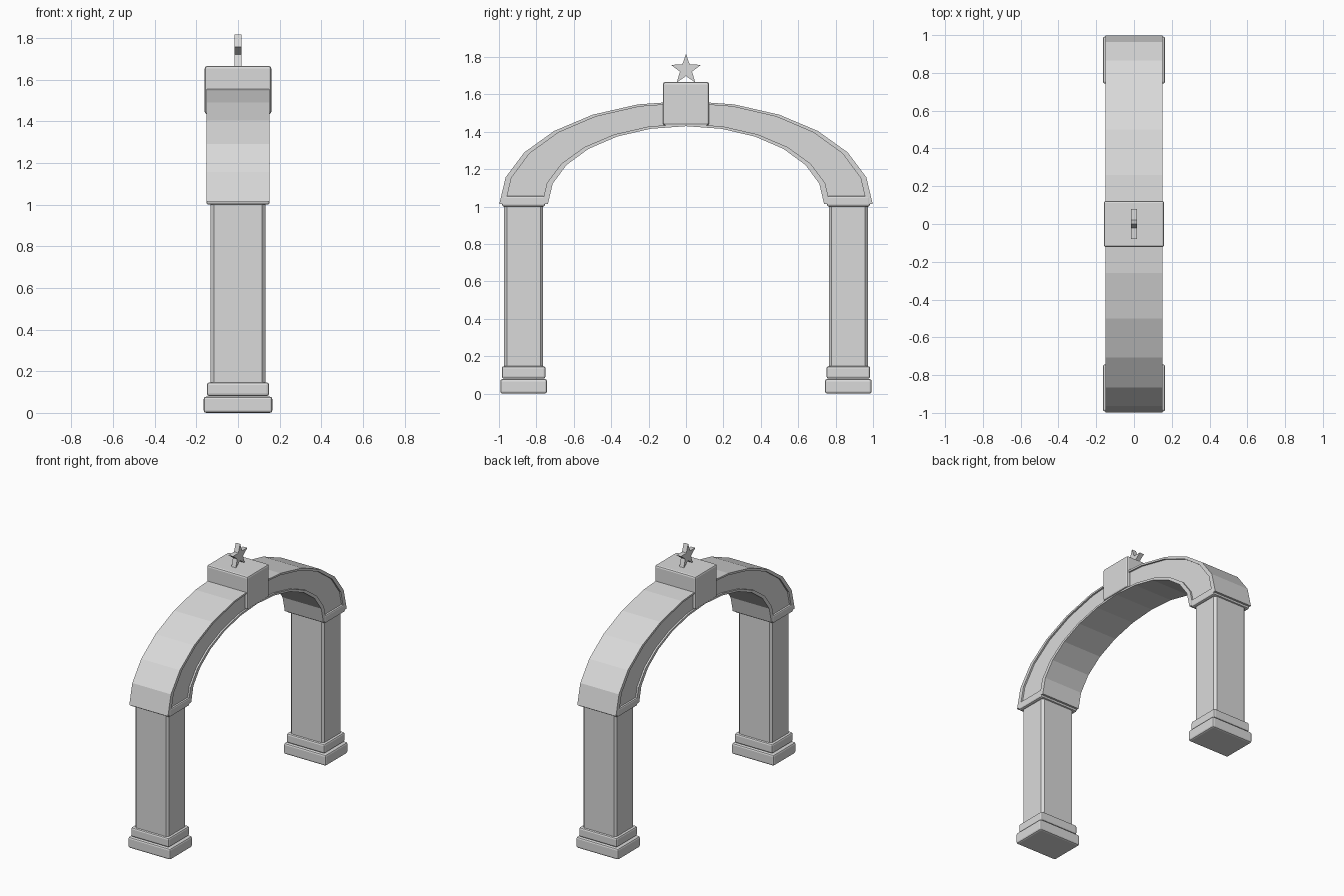
import bpy, bmesh, math

if "Cube" in bpy.data.objects:
    bpy.data.objects.remove(bpy.data.objects["Cube"])

stone = bpy.data.materials.new("grey_stone")
stone.diffuse_color = (0.7, 0.7, 0.7, 1)
stone.use_nodes = True
stone.node_tree.nodes["Principled BSDF"].inputs["Base Color"].default_value = stone.diffuse_color


def finish(name, bm):
    bmesh.ops.recalc_face_normals(bm, faces=bm.faces[:])
    mesh = bpy.data.meshes.new(name)
    bm.to_mesh(mesh)
    bm.free()
    mesh.materials.append(stone)
    obj = bpy.data.objects.new(name, mesh)
    bpy.context.collection.objects.link(obj)
    return obj


def block(name, hx, y, hy, z0, z1, bevel, segments=1):
    """Box with chamfered edges, given by half sizes and height range."""
    bm = bmesh.new()
    bmesh.ops.create_cube(bm, size=1)
    for v in bm.verts:
        v.co = (v.co.x * 2 * hx, y + v.co.y * 2 * hy,
                (z0 + z1) / 2 + v.co.z * (z1 - z0))
    bmesh.ops.bevel(bm, geom=bm.edges[:], offset=bevel, segments=segments,
                    profile=0.5, affect='EDGES')
    return finish(name, bm)


# Pillars: stepped base, shaft and capital on each side
for side, s in (("left", -1), ("right", 1)):
    y = s * 0.868
    block(side + "_plinth", 0.165, y, 0.125, 0.0, 0.078, 0.012, 2)
    block(side + "_base", 0.149, y, 0.117, 0.08, 0.147, 0.012, 2)
    block(side + "_shaft", 0.131, y, 0.104, 0.13, 1.02, 0.015)
    block(side + "_capital", 0.152, y, 0.115, 1.0, 1.056, 0.01, 2)

# Arch: half ellipse of 12 segments, recessed panel on both sides
half = [(0.998, 0.55, 0.151), (0.966, 0.538, 0.151), (0.966, 0.538, 0.139),
        (0.77, 0.428, 0.139), (0.77, 0.428, 0.151), (0.738, 0.415, 0.151)]
section = half + [(a, b, -x) for a, b, x in reversed(half)]
bm = bmesh.new()
rings = []
for i in range(13):
    t = math.pi * i / 12
    rings.append([bm.verts.new((x, a * math.cos(t), 1.015 + b * math.sin(t)))
                  for a, b, x in section])
n = len(section)
for r, q in zip(rings, rings[1:]):
    for k in range(n):
        bm.faces.new((r[k], r[(k + 1) % n], q[(k + 1) % n], q[k]))
bm.faces.new(rings[0])
bm.faces.new(rings[-1])
finish("arch", bm)

# Keystone block at the crown
block("keystone", 0.16, 0, 0.123, 1.434, 1.666, 0.012, 2)

# Five-pointed star standing on the keystone
bm = bmesh.new()
ring = []
for i in range(10):
    r = 0.084 if i % 2 == 0 else 0.034
    t = math.pi / 2 + i * math.pi / 5
    ring.append(bm.verts.new((-0.017, r * math.cos(t), 1.732 + r * math.sin(t))))
face = bm.faces.new(ring)
ext = bmesh.ops.extrude_face_region(bm, geom=[face], use_keep_orig=True)
for v in ext["geom"]:
    if isinstance(v, bmesh.types.BMVert):
        v.co.x = 0.017
finish("star", bm)
